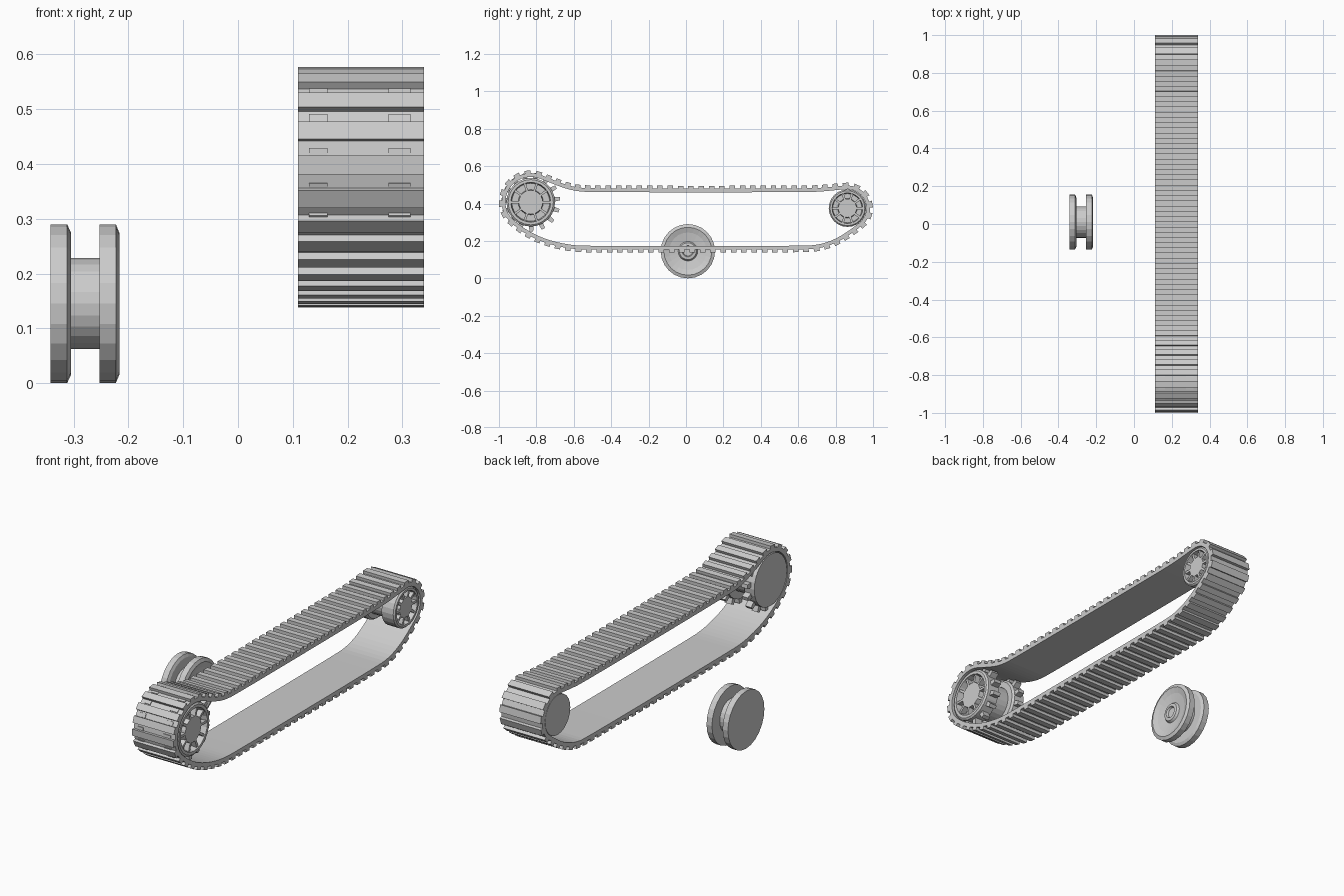
import bpy, math
from mathutils import Vector

if "Cube" in bpy.data.objects:
    bpy.data.objects.remove(bpy.data.objects["Cube"])

X0, X1 = 0.11, 0.34


def make(name, verts, faces):
    me = bpy.data.meshes.new(name)
    me.from_pydata(verts, [], faces)
    ob = bpy.data.objects.new(name, me)
    bpy.context.collection.objects.link(ob)
    return ob


def box(verts, faces, corners, x0, x1):
    # prism of a yz outline between two x planes
    n, b = len(corners), len(verts)
    verts += [(x0, y, z) for y, z in corners] + [(x1, y, z) for y, z in corners]
    faces += [(b + i, b + n + i, b + n + (i + 1) % n, b + (i + 1) % n) for i in range(n)]
    faces += [tuple(range(b, b + n)), tuple(range(b + 2 * n - 1, b + n - 1, -1))]


def lathe(name, prof, cy, cz, n=24):
    # profile of (x, radius) points turned about the x axis, ends capped
    v, f = [], []
    for x, r in prof:
        v += [(x, cy + r * math.cos(2 * math.pi * i / n), cz + r * math.sin(2 * math.pi * i / n))
              for i in range(n)]
    for k in range(len(prof) - 1):
        f += [(k * n + i, k * n + n + i, k * n + n + (i + 1) % n, k * n + (i + 1) % n)
              for i in range(n)]
    f += [tuple(range(n)), tuple(range(len(v) - 1, len(v) - n - 1, -1))]
    return make(name, v, f)


def polar(cy, cz, r, a):
    return (cy + r * math.cos(a), cz + r * math.sin(a))


def arc(cy, cz, r, a0, a1, n):
    return [polar(cy, cz, r, math.radians(a0 + (a1 - a0) * i / n)) for i in range(n + 1)]


# Belt centre line, counter-clockwise in yz, corners softened
SP, ID = (-0.83, 0.407), (0.863, 0.375)
path = arc(*SP, 0.147, 62, 215, 9)
path += [(-0.87, 0.256), (-0.76, 0.2), (-0.62, 0.167), (-0.5, 0.163),
         (0.62, 0.163), (0.72, 0.17), (0.82, 0.207)]
path += arc(*ID, 0.113, -48, 95, 8)
path += [(0.76, 0.477), (0.66, 0.47), (-0.5, 0.47), (-0.6, 0.477), (-0.68, 0.503)]
pts = [Vector(p) for p in path]
for _ in range(2):
    pts = [q for a, b in zip(pts, pts[1:] + pts[:1]) for q in (a.lerp(b, .25), a.lerp(b, .75))]
cum = [0.0]
for a, b in zip(pts, pts[1:] + pts[:1]):
    cum.append(cum[-1] + (b - a).length)


def at(s):
    # point on the path at arc length s
    s %= cum[-1]
    k = max(i for i in range(len(pts)) if cum[i] <= s)
    return pts[k].lerp(pts[(k + 1) % len(pts)], (s - cum[k]) / (cum[k + 1] - cum[k]))


def off(s, d):
    # point pushed outward from the path
    t = (at(s + 0.012) - at(s - 0.012)).normalized()
    return at(s) + Vector((t.y, -t.x)) * d


# Track belt with cross treads
N = round(cum[-1] / 0.055)
pitch = cum[-1] / N
S = [i * pitch / 2 for i in range(2 * N)]
v, f = [], []
for s in S:
    o, i = off(s, 0.01), off(s, -0.01)
    v += [(X0, *o), (X1, *o), (X1, *i), (X0, *i)]
M = len(S)
for k in range(M):
    a, b = 4 * k, 4 * ((k + 1) % M)
    f += [(a + j, b + j, b + (j + 1) % 4, a + (j + 1) % 4) for j in range(4)]
for k in range(N):
    s, e = k * pitch, (k + 0.53) * pitch
    box(v, f, [off(s, 0.006), off(e, 0.006), off(e, 0.025), off(s, 0.025)], X0, X1)
belt = make("track_belt", v, f)


def spoked_wheel(name, c, R, n_spokes):
    # twin-flanged drum: flat inner face, ribbed dish on the outer face
    lathe(name, [(X0, R), (0.165, R), (0.175, 0.93 * R), (0.175, 0.7 * R), (0.265, 0.7 * R),
                 (0.265, R), (0.33, R), (0.337, 0.93 * R), (0.337, 0.82 * R), (0.305, 0.78 * R),
                 (0.305, 0.52 * R), (0.332, 0.49 * R), (0.332, 0.0001)], *c)
    v, f = [], []
    for i in range(n_spokes):
        a = 2 * math.pi * i / n_spokes
        da = 0.006
        d, t = Vector((math.cos(a), math.sin(a))), Vector((-math.sin(a), math.cos(a)))
        p, q = Vector(c) + d * 0.48 * R, Vector(c) + d * 0.83 * R
        box(v, f, [p - t * da, q - t * da, q + t * da, p + t * da], 0.30, 0.332)
    make(name + "_spokes", v, f)


spoked_wheel("drive_sprocket", SP, 0.13, 10)
spoked_wheel("idler_wheel", ID, 0.1, 10)

# Two rows of sprocket teeth
v, f = [], []
T = 15
for i in range(T):
    a = 2 * math.pi * (i + 0.3) / T
    tooth = [polar(*SP, 0.122, a - .11), polar(*SP, 0.158, a - .06),
             polar(*SP, 0.158, a + .06), polar(*SP, 0.122, a + .11)]
    for x0, x1 in ((0.13, 0.163), (0.275, 0.315)):
        box(v, f, tooth, x0, x1)
make("sprocket_teeth", v, f)

# Road wheel: twin discs on a drum, dished outer face with hub ring
lathe("road_wheel", [(-0.342, 0.145), (-0.312, 0.145), (-0.305, 0.13), (-0.305, 0.083),
                     (-0.253, 0.083), (-0.253, 0.145), (-0.223, 0.145), (-0.216, 0.128),
                     (-0.226, 0.1), (-0.234, 0.052), (-0.222, 0.045), (-0.22, 0.03),
                     (-0.23, 0.025), (-0.23, 0.0001)], 0.01, 0.145)
